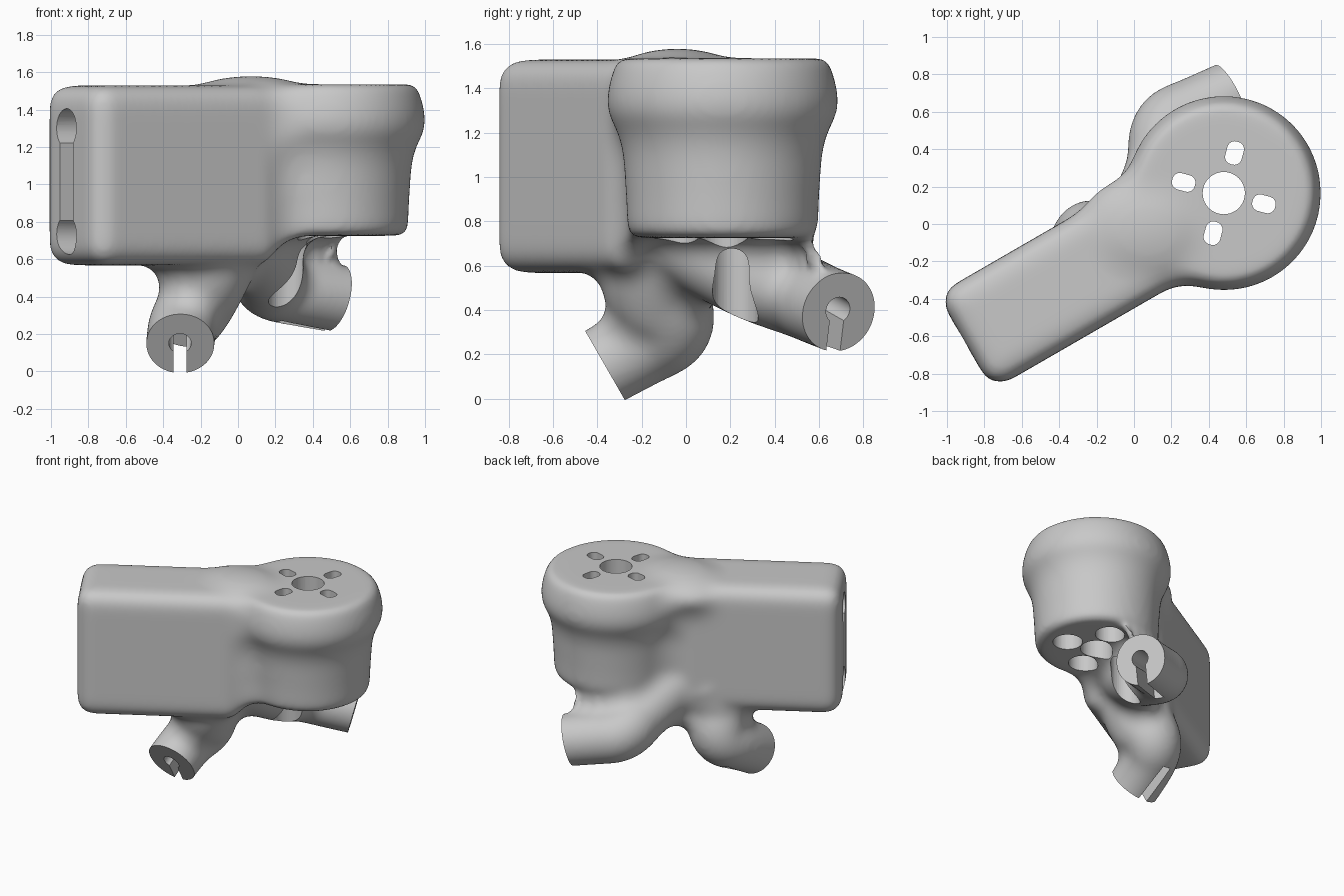
import bpy
import bmesh
from math import radians, pi
from mathutils import Matrix, Vector

if "Cube" in bpy.data.objects:
    bpy.data.objects.remove(bpy.data.objects["Cube"])

scene = bpy.context.scene
DRUM = Vector((0.48, 0.165, 0))
TURN = Matrix.Rotation(radians(30), 4, "Z")


def link(name, mesh):
    ob = bpy.data.objects.new(name, mesh)
    scene.collection.objects.link(ob)
    return ob


def evaluated_mesh(ob):
    bpy.context.view_layer.update()
    deps = bpy.context.evaluated_depsgraph_get()
    return bpy.data.meshes.new_from_object(ob.evaluated_get(deps))


def bake(ob):
    mesh = evaluated_mesh(ob)
    ob.modifiers.clear()
    ob.data = mesh


def box(bm, center, size, frame=Matrix(), bevel=0):
    m = frame @ Matrix.Translation(center) @ Matrix.Diagonal((*size, 1))
    verts = bmesh.ops.create_cube(bm, size=1, matrix=m)["verts"]
    if bevel:
        edges = list({e for v in verts for e in v.link_edges})
        bmesh.ops.bevel(bm, geom=edges, offset=bevel, segments=6,
                        profile=0.5, affect="EDGES")


def lathe(bm, profile, center):
    verts = [bm.verts.new(center + Vector((r, 0, z))) for r, z in profile]
    edges = [bm.edges.new(p) for p in zip(verts, verts[1:])]
    bmesh.ops.spin(bm, geom=verts + edges, cent=center, axis=(0, 0, 1),
                   angle=2 * pi, steps=96, use_duplicate=False)
    bmesh.ops.remove_doubles(bm, verts=bm.verts, dist=0.0005)
    bmesh.ops.recalc_face_normals(bm, faces=bm.faces)


def tube(bm, points, radii):
    curve = bpy.data.curves.new("tube_path", "CURVE")
    curve.dimensions = "3D"
    curve.bevel_depth = 1
    curve.bevel_resolution = 10
    curve.use_fill_caps = True
    s = curve.splines.new("NURBS")
    s.points.add(len(points) - 1)
    for p, co, r in zip(s.points, points, radii):
        p.co, p.radius = (*co, 1), r
    s.order_u = 3
    s.use_endpoint_u = True
    s.resolution_u = 8
    ob = link("tube_path", curve)
    bm.from_mesh(evaluated_mesh(ob))
    bpy.data.objects.remove(ob)


# Fuse the solids; swelling then shrinking the skin fills the inner corners
def fuse(iterations, offset=0):
    remesh = bracket.modifiers.new("fuse", "REMESH")
    remesh.mode = "VOXEL"
    remesh.voxel_size = 0.017
    soften = bracket.modifiers.new("soften", "SMOOTH")
    soften.factor = 0.5
    soften.iterations = iterations
    if offset:
        swell = bracket.modifiers.new("swell", "DISPLACE")
        swell.direction = "NORMAL"
        swell.mid_level = 0
        swell.strength = offset


def fill_corners(radius):
    fuse(5, radius)
    fuse(6, -radius)


# Body: drum, arm and top swelling, with wide blends
bm = bmesh.new()
lathe(bm, [(0, .725), (.40, .725), (.43, .745), (.435, .9), (.448, 1.1),
           (.468, 1.2), (.512, 1.27), (.525, 1.34), (.51, 1.43),
           (.487, 1.5), (.472, 1.535), (0, 1.535)], DRUM)
box(bm, (-.522, -.095, 1.048), (1.155, .592, .962), TURN, .105)
bmesh.ops.create_uvsphere(
    bm, u_segments=48, v_segments=24, radius=1,
    matrix=Matrix.Translation((.07, -.04, 1.43)) @ Matrix.Diagonal((.38, .31, .15, 1)))
mesh = bpy.data.meshes.new("motor_bracket")
bm.to_mesh(mesh)
bm.free()
bracket = link("motor_bracket", mesh)
fill_corners(.2)
fuse(3)
bake(bracket)

# Two bent tubes growing out of the underside
front_end = Vector((-.31, -.365, .15))
front_dir = Vector((0, -.87, -.5)).normalized()
back_end = Vector((.52, .685, .40))
back_dir = Vector((.86, .44, -.25)).normalized()
bm = bmesh.new()
bm.from_mesh(bracket.data)
tube(bm, [front_end + front_dir * .1, (-.31, -.2, .24), (-.23, -.04, .33),
          (-.18, -.17, .52), (-.1, -.12, .75)], [.185, .185, .2, .25, .27])
tube(bm, [back_end + back_dir * .1, (.35, .61, .42), (.15, .53, .46),
          (.17, .26, .56), (.05, .03, .72)], [.185, .185, .19, .2, .22])
bm.to_mesh(bracket.data)
bm.free()
fill_corners(.085)
fuse(12)

cutters = []


def cut(build):
    bm = bmesh.new()
    build(bm)
    bmesh.ops.recalc_face_normals(bm, faces=bm.faces)
    me = bpy.data.meshes.new("cutter")
    bm.to_mesh(me)
    bm.free()
    ob = link("cutter", me)
    ob.hide_render = True
    cutters.append(ob)
    mod = bracket.modifiers.new("cut", "BOOLEAN")
    mod.operation = "DIFFERENCE"
    mod.solver = "MANIFOLD"
    mod.object = ob


def cut_cylinder(frame, radius, length):
    cut(lambda bm: bmesh.ops.create_cone(
        bm, cap_ends=True, segments=40, radius1=radius, radius2=radius,
        depth=length, matrix=frame))


def cut_box(frame, center, size, bevel=0):
    cut(lambda bm: box(bm, center, size, frame, bevel))


# Drum holes: centre bore, and four radial slots with wide access bores below
drum = Matrix.Translation(DRUM)
cut_cylinder(drum @ Matrix.Translation((0, 0, 1)), .113, 1.6)
for i in range(4):
    m = drum @ Matrix.Rotation(radians(75 + 90 * i), 4, "Z") @ Matrix.Translation((.222, 0, 0))
    cut_cylinder(m @ Matrix.Translation((0, 0, .8)), .103, 1.26)
    cut_box(m, (0, 0, 1.5), (.125, .09, .4), .04)

# Arm end: two round pockets joined by an upright groove
for z in (.73, 1.3):
    m = TURN @ Matrix.Translation((-1.06, -.07, z)) @ Matrix.Rotation(pi / 2, 4, "Y")
    cut_cylinder(m, .105, .26)
cut_box(TURN, (-1.06, -.07, 1.015), (.16, .14, .6))

# Tube ends: flat trim, pin hole and a slot through the lower wall
for end, out in ((front_end, front_dir), (back_end, back_dir)):
    side = out.cross(Vector((0, 0, 1))).normalized()
    up = side.cross(out)
    frame = Matrix.Translation(end) @ Matrix((side, up, out)).transposed().to_4x4()
    cut_box(frame, (0, 0, .125), (.44, .44, .25))
    cut_cylinder(frame, .06, .6)
    cut_box(frame, (0, -.15, 0), (.07, .3, .6))

# Bake the cuts and drop the cutters
bake(bracket)
for ob in cutters:
    bpy.data.objects.remove(ob)

# Plain grey plastic
COLOUR = (.58, .58, .58, 1)
grey = bpy.data.materials.new("grey_plastic")
grey.use_nodes = True
grey.diffuse_color = COLOUR
grey.node_tree.nodes["Principled BSDF"].inputs["Base Color"].default_value = COLOUR
bracket.data.materials.clear()
bracket.data.materials.append(grey)

bpy.ops.object.select_all(action="DESELECT")
bracket.select_set(True)
bpy.context.view_layer.objects.active = bracket
bpy.ops.object.shade_smooth_by_angle(angle=radians(35))
